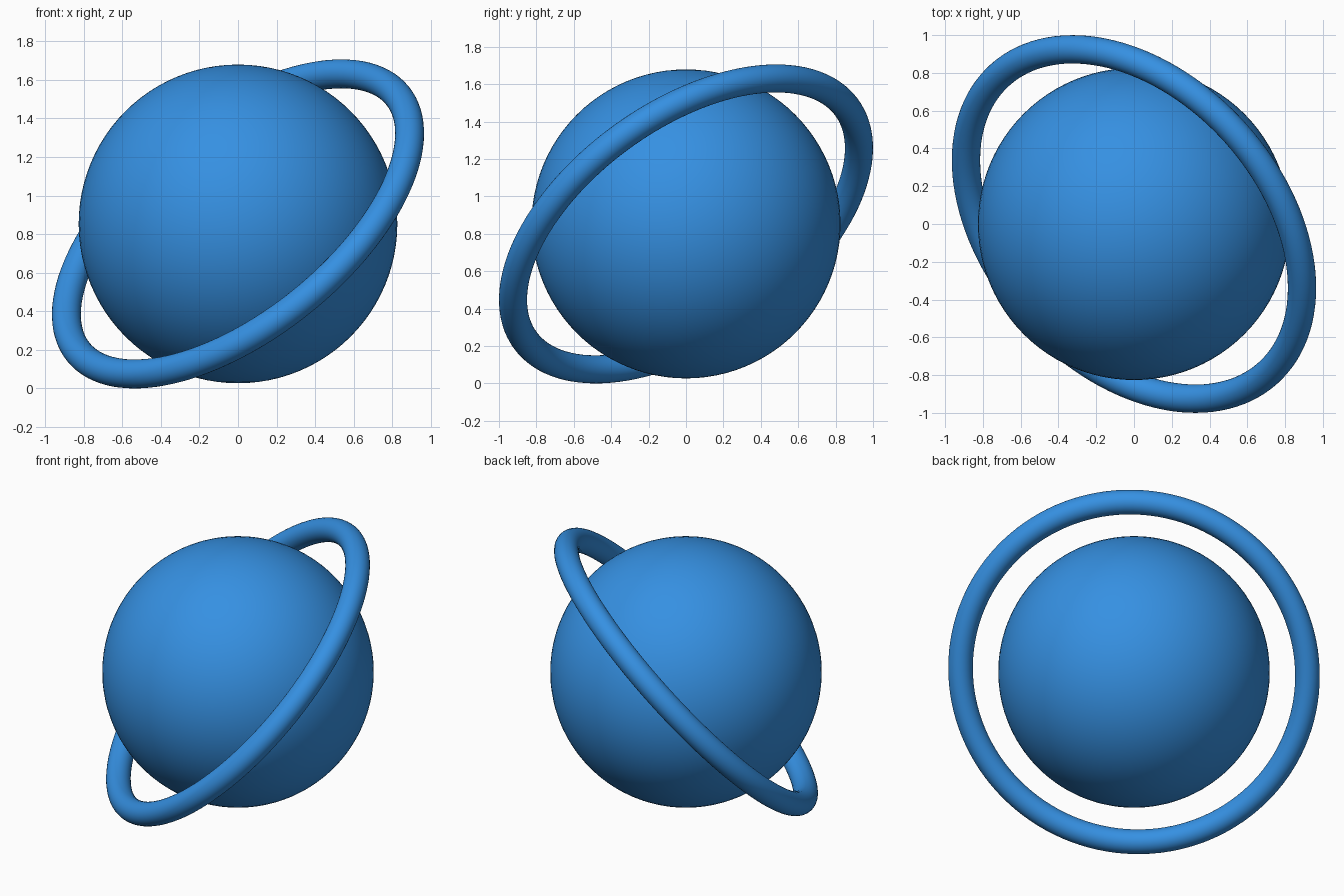
import bpy
from mathutils import Vector

if "Cube" in bpy.data.objects:
    bpy.data.objects.remove(bpy.data.objects["Cube"])

CENTER = (0, 0, 0.853)

mat = bpy.data.materials.new("blue")
mat.diffuse_color = (0.036, 0.28, 0.76, 1)
mat.use_nodes = True
mat.node_tree.nodes["Principled BSDF"].inputs["Base Color"].default_value = mat.diffuse_color


def finish(name):
    ob = bpy.context.object
    ob.name = name
    ob.data.materials.append(mat)
    bpy.ops.object.shade_smooth()
    return ob


# Globe
bpy.ops.mesh.primitive_uv_sphere_add(segments=96, ring_count=48, radius=0.826, location=CENTER)
finish("globe")

# Tilted round ring floating around the globe
axis = Vector((-0.545, -0.49, 0.68))
bpy.ops.mesh.primitive_torus_add(major_segments=128, minor_segments=32,
                                 major_radius=1.061, minor_radius=0.075,
                                 location=CENTER,
                                 rotation=axis.to_track_quat('Z', 'Y').to_euler())
finish("orbit_ring")
